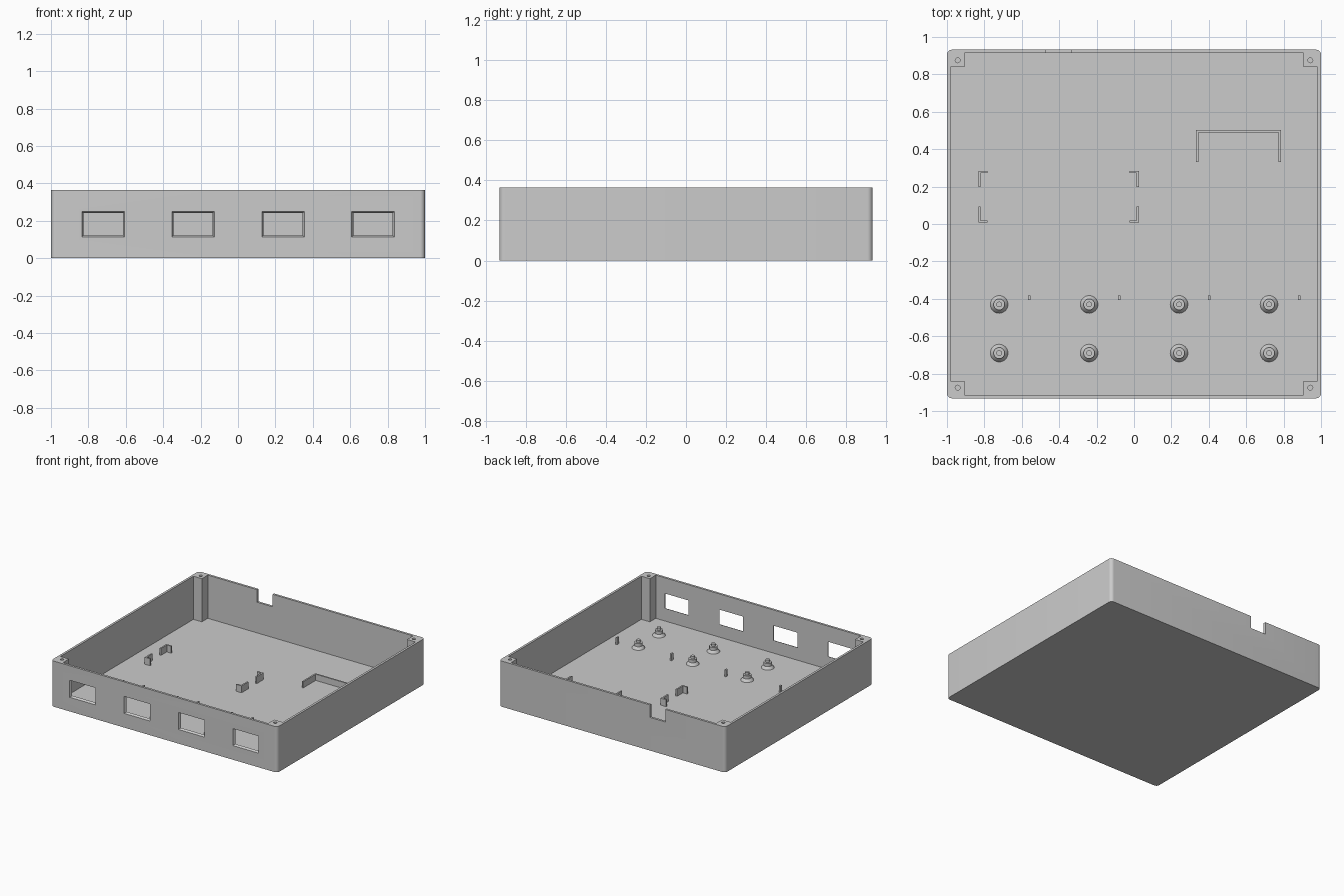
import bpy, bmesh, math

old = bpy.data.objects.get("Cube")
if old:
    bpy.data.objects.remove(old, do_unlink=True)

HX, HY, HEIGHT = 1.0, 0.932, 0.365
WALL, FLOOR, POST, CORNER = 0.018, 0.02, 0.093, 0.027

grey = bpy.data.materials.new("plain grey")
grey.use_nodes = True
colour = (0.6, 0.6, 0.6, 1)
grey.diffuse_color = colour
grey.node_tree.nodes["Principled BSDF"].inputs["Base Color"].default_value = colour


def finish(name, bm):
    """Turn a bmesh into a grey object."""
    bmesh.ops.recalc_face_normals(bm, faces=bm.faces)
    mesh = bpy.data.meshes.new(name)
    bm.to_mesh(mesh)
    bm.free()
    mesh.materials.append(grey)
    obj = bpy.data.objects.new(name, mesh)
    bpy.context.collection.objects.link(obj)
    return obj


def prism(name, outline, z0, z1):
    """Extrude a flat outline from z0 up to z1."""
    bm = bmesh.new()
    face = bm.faces.new([bm.verts.new((x, y, z0)) for x, y in outline])
    top = bmesh.ops.extrude_face_region(bm, geom=[face])["geom"]
    verts = [v for v in top if isinstance(v, bmesh.types.BMVert)]
    bmesh.ops.translate(bm, verts=verts, vec=(0, 0, z1 - z0))
    return finish(name, bm)


def box(name, x0, x1, y0, y1, z0, z1):
    return prism(name, [(x0, y0), (x1, y0), (x1, y1), (x0, y1)], z0, z1)


def lathe(name, x, y, profile, sides=32):
    """Spin a radius/height profile round a vertical axis, capped at both ends."""
    bm = bmesh.new()
    rings = [[bm.verts.new((x + r * math.cos(math.tau * i / sides),
                            y + r * math.sin(math.tau * i / sides), z))
              for i in range(sides)] for r, z in profile]
    for low, high in zip(rings, rings[1:]):
        for i in range(sides):
            j = (i + 1) % sides
            bm.faces.new((low[i], low[j], high[j], high[i]))
    bm.faces.new(rings[0])
    bm.faces.new(rings[-1])
    return finish(name, bm)


def smooth(obj):
    bpy.ops.object.select_all(action='DESELECT')
    obj.select_set(True)
    bpy.context.view_layer.objects.active = obj
    bpy.ops.object.shade_smooth_by_angle(angle=math.radians(30))


def cut(target, cutter):
    """Subtract the cutter and discard it."""
    cutter.hide_render = True
    mod = target.modifiers.new("cut", 'BOOLEAN')
    mod.operation, mod.solver, mod.object = 'DIFFERENCE', 'EXACT', cutter
    bpy.context.view_layer.objects.active = target
    bpy.ops.object.modifier_apply(modifier=mod.name)
    bpy.data.objects.remove(cutter, do_unlink=True)


# Tray body with rounded upright corners
outline = []
for quarter, (sx, sy) in enumerate([(1, 1), (-1, 1), (-1, -1), (1, -1)]):
    for step in range(9):
        a = math.pi / 2 * (quarter + step / 8)
        outline.append((sx * (HX - CORNER) + CORNER * math.cos(a),
                        sy * (HY - CORNER) + CORNER * math.sin(a)))
tray = prism("tray_body", outline, 0, HEIGHT)

# Hollow that leaves thin walls and a square post in each corner
ox, oy, ix, iy = HX - WALL, HY - WALL, HX - POST, HY - POST
quarter = [(ox, iy), (ix, iy), (ix, oy)]
cavity = (quarter + [(-x, y) for x, y in reversed(quarter)]
          + [(-x, -y) for x, y in quarter]
          + [(x, -y) for x, y in reversed(quarter)])
cut(tray, prism("cavity_cutter", cavity, FLOOR, HEIGHT + 0.1))

# Screw holes in the posts
for sx in (-1, 1):
    for sy in (-1, 1):
        cut(tray, lathe("screw_hole_cutter", sx * 0.943, sy * 0.875,
                        [(0.013, HEIGHT - 0.12), (0.013, HEIGHT + 0.05)], 20))

# Cable notch in the back wall
cut(tray, box("notch_cutter", -0.47, -0.333, HY - 0.03, HY + 0.05,
              HEIGHT - 0.1, HEIGHT + 0.1))

# Front windows, narrowing slightly towards the inside
COLUMNS = [-0.721, -0.24, 0.241, 0.722]
for x in COLUMNS:
    bm = bmesh.new()
    bmesh.ops.create_cube(bm, size=1)
    for v in bm.verts:
        inner = v.co.y > 0
        w, h = (0.208, 0.116) if inner else (0.23, 0.138)
        v.co = (x + v.co.x * w, -HY + (WALL + 0.002 if inner else -0.002),
                0.181 + v.co.z * h)
    cut(tray, finish("window_cutter", bm))
smooth(tray)

# Button standoffs: flared foot, collar and pin, with a small tab beside each column
for x in COLUMNS:
    for y in (-0.43, -0.69):
        smooth(lathe("standoff", x, y,
                     [(0.048, FLOOR - 0.002), (0.046, FLOOR + 0.004), (0.03, FLOOR + 0.02),
                      (0.03, FLOOR + 0.045), (0.015, FLOOR + 0.045),
                      (0.015, FLOOR + 0.065)]))
    box("small_tab", x + 0.155, x + 0.167, -0.405, -0.382, FLOOR - 0.002, FLOOR + 0.055)

# Four corner brackets that hold a small board
T = 0.012
for x, sx in ((-0.832, 1), (0.026, -1)):
    for y, sy in ((0.008, 1), (0.284, -1)):
        shape = [(0, 0), (0.05, 0), (0.05, T), (T, T), (T, 0.085), (0, 0.085)]
        prism("corner_bracket", [(x + sx * u, y + sy * v) for u, v in shape],
              FLOOR - 0.002, FLOOR + 0.055)

# Three-sided holder open towards the front
prism("u_holder", [(0.332, 0.332), (0.332, 0.502), (0.785, 0.502), (0.785, 0.332),
                   (0.785 - T, 0.332), (0.785 - T, 0.502 - T),
                   (0.332 + T, 0.502 - T), (0.332 + T, 0.332)],
      FLOOR - 0.002, FLOOR + 0.05)
